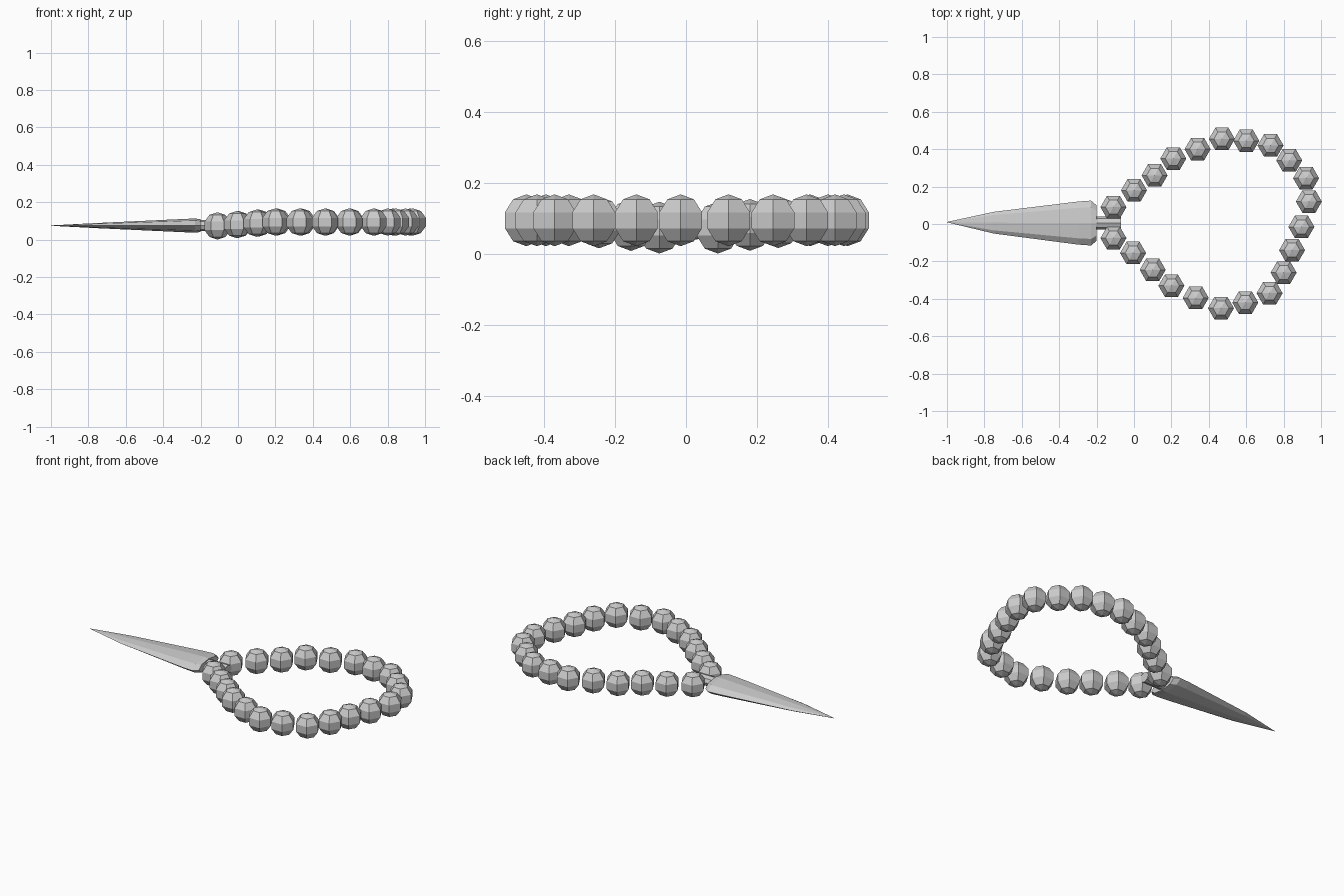
import bpy, bmesh
from math import sin, cos, pi, radians
from mathutils import Matrix

cube = bpy.data.objects.get("Cube")
if cube:
    bpy.data.objects.remove(cube, do_unlink=True)

grey = bpy.data.materials.new("plain_grey")
grey.use_nodes = True
colour = (0.6, 0.6, 0.6, 1)
grey.diffuse_color = colour
grey.node_tree.nodes["Principled BSDF"].inputs["Base Color"].default_value = colour


def finish(bm, name):
    bmesh.ops.recalc_face_normals(bm, faces=bm.faces)
    mesh = bpy.data.meshes.new(name)
    bm.to_mesh(mesh)
    bm.free()
    mesh.materials.append(grey)
    obj = bpy.data.objects.new(name, mesh)
    bpy.context.collection.objects.link(obj)
    return obj


def loft(name, sections, sides=8):
    """Skin elliptical sections (x, y centre, z centre, half width, half height)."""
    bm = bmesh.new()
    rings = []
    for x, y, z, w, h in sections:
        angles = [2 * pi * i / sides for i in range(sides)]
        rings.append([bm.verts.new((x, y + w * cos(a), z + h * sin(a))) for a in angles])
    for a, b in zip(rings, rings[1:]):
        for i in range(sides):
            j = (i + 1) % sides
            bm.faces.new((a[i], a[j], b[j], b[i]))
    bm.faces.new(rings[0])
    bm.faces.new(rings[-1])
    bmesh.ops.remove_doubles(bm, verts=bm.verts, dist=0.0005)
    return finish(bm, name)


# Flattened pointed pendant and the short stem joining it to the beads
loft("pendant_spike", [
    (-1, 0.01, 0.075, 0.001, 0.001),
    (-0.75, 0.007, 0.075, 0.058, 0.014),
    (-0.3, 0.005, 0.075, 0.115, 0.035),
    (-0.23, 0.005, 0.075, 0.12, 0.038),
    (-0.2, 0.005, 0.075, 0.095, 0.034),
])
loft("pendant_stem", [(x, 0.005, 0.075, 0.034, 0.03) for x in (-0.21, -0.07)])

# Six-sided beads strung in an uneven loop
loop = [
    (-.11, .09), (0, .18), (.11, .26), (.21, .35), (.34, .4), (.47, .455),
    (.6, .445), (.73, .42), (.83, .34), (.92, .245), (.935, .12), (.895, -.015),
    (.845, -.14), (.8, -.26), (.725, -.37), (.595, -.42), (.465, -.45),
    (.33, -.395), (.2, -.33), (.1, -.245), (-.005, -.155), (-.11, -.075),
]
bead_mesh = None
for n, (x, y) in enumerate(loop):
    if bead_mesh is None:
        bm = bmesh.new()
        bmesh.ops.create_uvsphere(bm, u_segments=6, v_segments=5, radius=0.073,
                                  matrix=Matrix.Rotation(radians(30), 4, "Z"))
        bead = finish(bm, "bead")
        bead_mesh = bead.data
    else:
        bead = bpy.data.objects.new("bead", bead_mesh)
        bpy.context.collection.objects.link(bead)
    # Beads nearest the pendant hang slightly lower
    bead.location = (x, y, min(0.094, 0.081 + max(x, -0.12) * 0.07))
